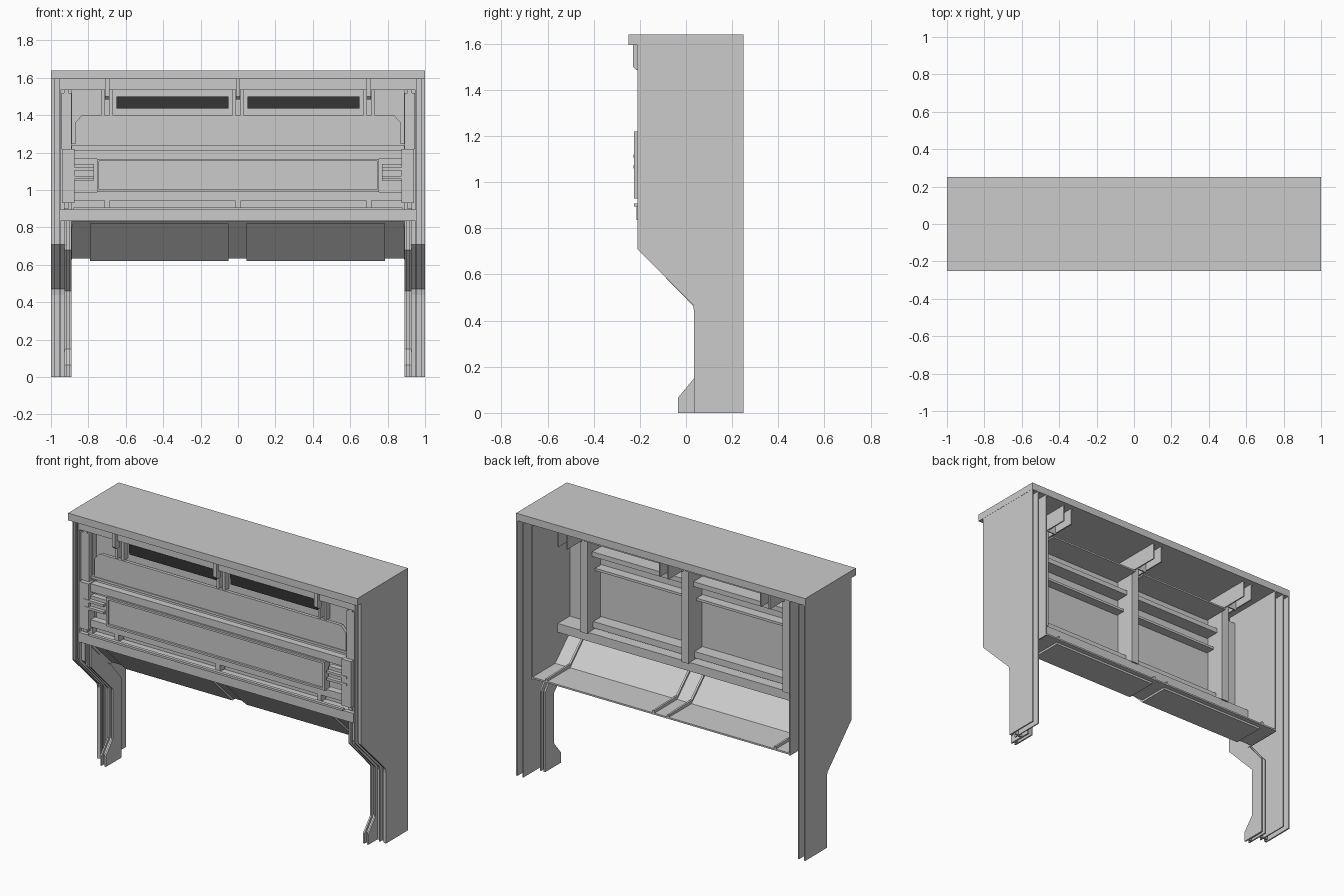
import bpy, bmesh
from mathutils import Vector


def mesh_obj(name, bm):
    bmesh.ops.recalc_face_normals(bm, faces=bm.faces)
    me = bpy.data.meshes.new(name)
    bm.to_mesh(me)
    bm.free()
    ob = bpy.data.objects.new(name, me)
    bpy.context.collection.objects.link(ob)
    return ob


def box(name, x0, x1, y0, y1, z0, z1):
    bm = bmesh.new()
    bmesh.ops.create_cube(bm, size=1)
    for v in bm.verts:
        v.co = Vector(((x0 + x1) / 2 + v.co.x * (x1 - x0),
                       (y0 + y1) / 2 + v.co.y * (y1 - y0),
                       (z0 + z1) / 2 + v.co.z * (z1 - z0)))
    return mesh_obj(name, bm)


def extrude(name, a0, a1, pts, axis='x'):
    """Polygon in (y, z) extruded along x, or in (x, z) extruded along y."""
    bm = bmesh.new()
    mk = (lambda p, a: (a, p[0], p[1])) if axis == 'x' else (lambda p, a: (p[0], a, p[1]))
    lo = [bm.verts.new(mk(p, a0)) for p in pts]
    hi = [bm.verts.new(mk(p, a1)) for p in pts]
    bm.faces.new(lo)
    bm.faces.new(hi)
    n = len(pts)
    for i in range(n):
        j = (i + 1) % n
        bm.faces.new((lo[i], lo[j], hi[j], hi[i]))
    return mesh_obj(name, bm)


def strip(name, x0, x1, path, t=0.01):
    """Thin plate following a (y, z) path across x, thickened to the back."""
    back = [(y + t, z) for y, z in reversed(path)]
    return extrude(name, x0, x1, path + back)


def both(fn, name, x0, x1, *args):
    """Make a left and a right copy of a part given its right-hand x range."""
    fn("right_" + name, x0, x1, *args)
    fn("left_" + name, -x1, -x0, *args)


# Top slab and front fascia
box("top_slab", -1, 1, -0.25, 0.25, 1.595, 1.64)
box("top_fascia", -0.95, 0.95, -0.21, -0.19, 1.535, 1.595)

# Side walls: outer and second sheet share one stepped profile
front = [(-0.21, 1.595), (-0.21, 0.71), (0.03, 0.47), (0.035, 0.44), (0.035, 0.0)]
wall = front + [(0.25, 0), (0.25, 1.595)]
foot = [(-0.035, 0), (-0.035, 0.065), (0.035, 0.15), (0.035, 0.46), (-0.18, 0.68),
        (-0.18, 0.84), (-0.06, 0.71), (0.12, 0.5), (0.12, 0)]
cheek = [(-0.17, 1.53), (-0.17, 0.8), (0.0, 0.63), (0.25, 0.63), (0.25, 1.595), (-0.17, 1.595)]
both(extrude, "outer_wall", 0.99, 0.999, wall)
both(extrude, "inner_wall", 0.950, 0.957, wall)
# front trims between the sheets, and a recessed groove strip
both(strip, "front_trim", 0.978, 0.992, [(y + 0.003, z) for y, z in front])
both(strip, "groove", 0.955, 0.98, [(y + 0.025, z) for y, z in front])
both(strip, "inner_trim", 0.925, 0.952, [(y + 0.02, z) for y, z in front])
# lower leg plates with flared foot, and the face joining them
both(extrude, "foot_plate", 0.89, 0.90, foot)
both(extrude, "second_foot_plate", 0.918, 0.927, foot)
both(strip, "foot_face", 0.90, 0.92,
     [(-0.16, 0.84), (-0.16, 0.68), (0.055, 0.46), (0.055, 0.15), (-0.015, 0.065), (-0.015, 0)])
# cabinet cheek inside the upper half
both(extrude, "cheek", 0.887, 0.895, cheek)

# Columns, clamps and end blocks beside the front panels
both(box, "column_back", 0.89, 0.95, -0.165, -0.155, 0.84, 1.595)
both(box, "column", 0.905, 0.93, -0.20, -0.16, 0.90, 1.535)
both(box, "column_block", 0.875, 0.94, -0.225, -0.17, 0.93, 1.22)
both(box, "upper_column_block", 0.89, 0.945, -0.20, -0.16, 1.22, 1.52)
both(box, "clamp_frame", 0.77, 0.88, -0.205, -0.17, 1.05, 1.14)
for z in (1.06, 1.105):
    both(box, "clamp_bar", 0.77, 0.91, -0.228, -0.20, z, z + 0.015)

# Back sheet with posts behind it
box("back_sheet", -0.89, 0.89, -0.13, -0.12, 0.88, 1.535)
for x in (-0.7, 0, 0.7):
    box("rear_post", x - 0.025, x + 0.025, -0.12, 0.01, 0.88, 1.595)
    # ceiling brackets: paired plates with a rear web
    for d in (-0.03, 0.03):
        box("ceiling_bracket", x + d - 0.004, x + d + 0.004, -0.12, 0.22, 1.49, 1.595)
        box("front_bracket_leg", x + d * 0.7 - 0.008, x + d * 0.7 + 0.008, -0.17, -0.12, 1.40, 1.595)
    box("bracket_web", x - 0.03, x + 0.03, 0.07, 0.078, 1.48, 1.595)
    extrude("front_bracket", x - 0.012, x + 0.012,
            [(-0.23, 1.595), (-0.23, 1.50), (-0.215, 1.485), (-0.19, 1.485), (-0.19, 1.595)])
    box("lower_bracket", x - 0.015, x + 0.015, -0.2, -0.15, 0.90, 0.95)

# Two rear bays: window frames and hood shelves, dark slots in front
dark = bpy.data.materials.new("dark")
dark.diffuse_color = (0.04, 0.04, 0.04, 1)
for x0, x1 in ((-0.67, -0.03), (0.03, 0.67)):
    box("hood_shelf", x0, x1, -0.12, 0.05, 1.475, 1.485)
    box("window_top_rail", x0, x1, -0.12, -0.03, 1.35, 1.38)
    box("window_mid_rail", x0, x1, -0.12, -0.06, 1.25, 1.265)
    box("window_bottom_rail", x0, x1, -0.12, -0.04, 0.90, 0.94)
    slot = extrude("dark_slot", x0 + 0.02, x1 - 0.02,
                   [(-0.145, 1.435), (-0.15, 1.50), (-0.125, 1.50), (-0.125, 1.435)])
    slot.data.materials.append(dark)

# Upper band with chamfered top corners
band = [(-0.87, 1.25), (0.87, 1.25), (0.87, 1.36), (0.835, 1.40), (-0.835, 1.40), (-0.87, 1.36)]
extrude("upper_band", -0.175, -0.155, band, 'y')
box("band_ledge", -0.89, 0.89, -0.18, -0.12, 1.235, 1.25)

# Main front panel: frame rails, raised border, inset face
box("panel_top_rail", -0.92, 0.92, -0.205, -0.16, 1.165, 1.215)
box("panel_bottom_rail", -0.89, 0.89, -0.205, -0.16, 0.945, 0.99)
box("panel_face", -0.755, 0.755, -0.212, -0.17, 0.985, 1.17)
for z in (0.99, 1.155):
    box("panel_border", -0.755, 0.755, -0.225, -0.21, z, z + 0.012)
both(box, "panel_border_end", 0.743, 0.755, -0.225, -0.21, 0.99, 1.167)
box("thin_rod", -0.88, 0.88, -0.225, -0.205, 0.895, 0.908)

# Lower cross bar and the shelf behind it
box("cross_bar", -0.95, 0.95, -0.215, -0.19, 0.835, 0.895)
box("rear_shelf", -0.89, 0.89, -0.2, 0.0, 0.87, 0.885)
box("rear_shelf_lip", -0.89, 0.89, -0.01, 0.0, 0.83, 0.885)

# Sloped lower apron and its two trays
apron = [(-0.19, 0.84), (0.02, 0.635), (0.25, 0.635), (0.25, 0.645), (0.025, 0.645), (-0.18, 0.84)]
extrude("lower_apron", -0.89, 0.89, apron)
tray = [(-0.185, 0.82), (0.015, 0.622), (0.22, 0.622), (0.22, 0.64), (0.025, 0.64), (-0.17, 0.82)]
for x0, x1 in ((-0.79, -0.05), (0.045, 0.785)):
    extrude("lower_tray", x0, x1, tray)
rib = [(0.025, 0.645), (0.25, 0.645), (0.25, 0.66), (0.02, 0.665), (-0.165, 0.84), (-0.18, 0.84)]
for x in (-0.79, -0.05, 0.05, 0.79):
    extrude("tray_rib", x - 0.006, x + 0.006, rib)
